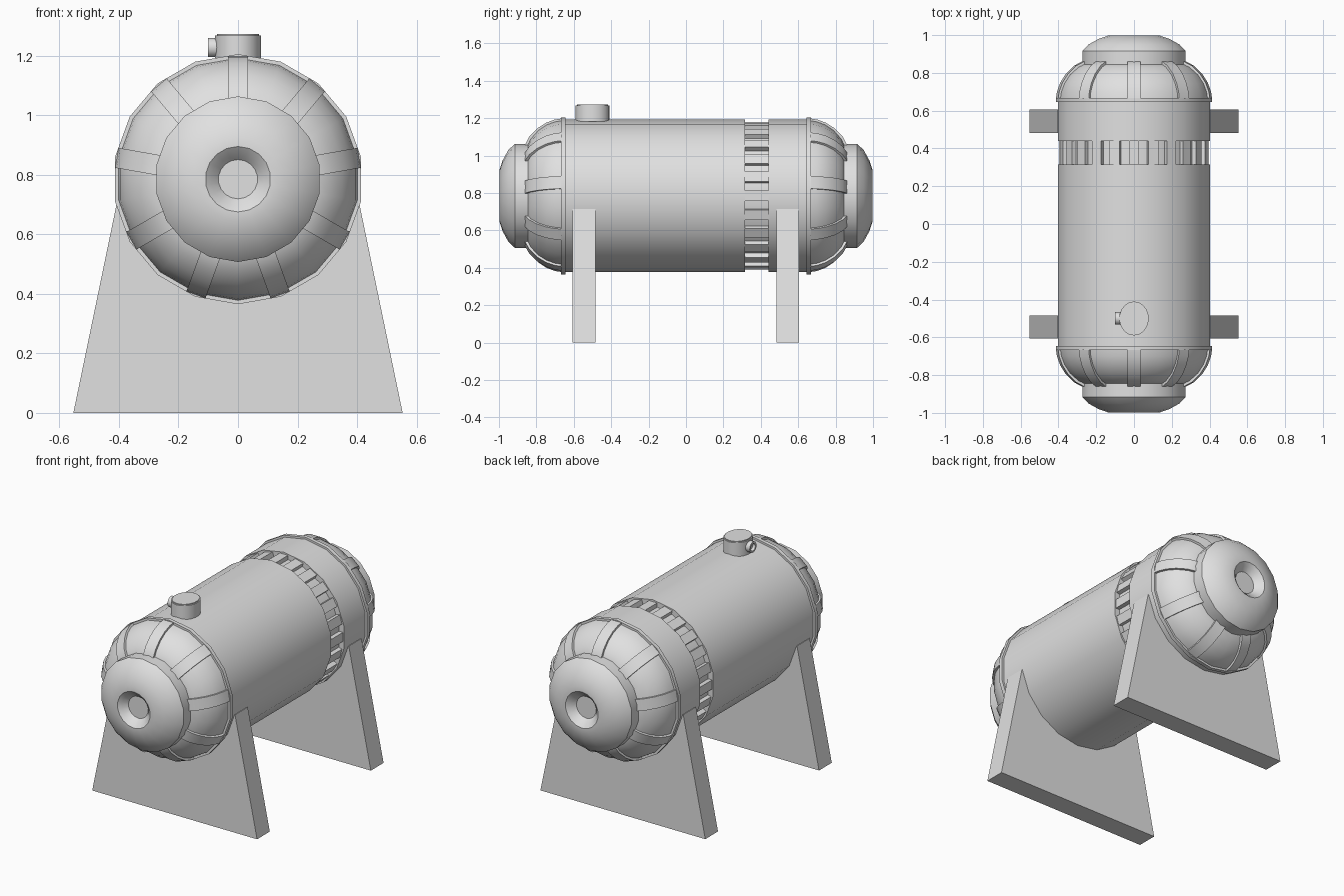
import bpy, bmesh, math
from mathutils import Vector

if "Cube" in bpy.data.objects:
    bpy.data.objects.remove(bpy.data.objects["Cube"])

ZC = 0.785      # height of the tank axis
SIDES = 18

grey = bpy.data.materials.new("light_grey")
grey.diffuse_color = (0.75, 0.75, 0.75, 1)
grey.use_nodes = True
grey.node_tree.nodes["Principled BSDF"].inputs["Base Color"].default_value = grey.diffuse_color


def finish(name, bm, smooth=True, angle=35):
    bmesh.ops.recalc_face_normals(bm, faces=bm.faces)
    me = bpy.data.meshes.new(name)
    bm.to_mesh(me)
    bm.free()
    me.materials.append(grey)
    ob = bpy.data.objects.new(name, me)
    bpy.context.collection.objects.link(ob)
    if smooth:
        bpy.ops.object.select_all(action='DESELECT')
        ob.select_set(True)
        bpy.context.view_layer.objects.active = ob
        bpy.ops.object.shade_smooth_by_angle(angle=math.radians(angle))
    return ob


def polar(r, y, deg, side=0.0):
    """Point at radius r and angle deg around the tank axis, shifted sideways."""
    a = math.radians(deg)
    return Vector((r * math.cos(a) - side * math.sin(a), y,
                   ZC + r * math.sin(a) + side * math.cos(a)))


def lathe(name, profile):
    """Spin (radius, y) points around the tank axis and close both ends."""
    bm = bmesh.new()
    rings = [[bm.verts.new(polar(r, y, 90 + 360 * i / SIDES)) for i in range(SIDES)]
             for r, y in profile]
    for a, b in zip(rings, rings[1:]):
        for i in range(SIDES):
            j = (i + 1) % SIDES
            bm.faces.new((a[i], a[j], b[j], b[i]))
    bm.faces.new(rings[0])
    bm.faces.new(rings[-1])
    return finish(name, bm)


def strips(name, path, count, width, depth):
    """Raised bars following a (radius, y) path, repeated around the axis."""
    bm = bmesh.new()
    for k in range(count):
        deg = 90 + 360 * k / count
        rows = []
        for r, y in path:
            rows.append([bm.verts.new(polar(r + d, y, deg, s * width / 2))
                         for s, d in ((-1, -depth), (-1, 0), (1, 0), (1, -depth))])
        for a, b in zip(rows, rows[1:]):
            for i in range(4):
                j = (i + 1) % 4
                bm.faces.new((a[i], a[j], b[j], b[i]))
        bm.faces.new(rows[0])
        bm.faces.new(rows[-1])
    return finish(name, bm)


# Main shell, slotted collar and rear shell
lathe("tank_body", [(0.408, -0.65), (0.408, 0.315)])
lathe("collar_core", [(0.375, 0.30), (0.375, 0.45)])
strips("collar_teeth", [(0.396, 0.31), (0.396, 0.445)], 24, 0.055, 0.04)
lathe("rear_shell", [(0.408, 0.44), (0.408, 0.65)])

# Matching ends: flange, dome, ribs and dimpled cap
DOME = [(0.408, 0.66), (0.402, 0.70), (0.385, 0.745), (0.355, 0.79),
        (0.31, 0.83), (0.255, 0.855)]
CAP = [(0.278, 0.84), (0.278, 0.915), (0.245, 0.95), (0.19, 0.98), (0.14, 0.997),
       (0.11, 0.998), (0.09, 0.982), (0.066, 0.955)]
for end, s in (("front", -1), ("rear", 1)):
    lathe(end + "_flange", [(0.42, s * 0.645), (0.42, s * 0.668)])
    lathe(end + "_dome", [(r, s * y) for r, y in DOME])
    ribs = [(r + 0.006, s * (y + 0.012 * (0.42 - r) / 0.16)) for r, y in DOME]
    strips(end + "_dome_ribs", ribs, 9, 0.068, 0.03)
    lathe(end + "_cap", [(r, s * y) for r, y in CAP])

# Support plates
for name, y0, y1 in (("front_support", -0.607, -0.485), ("rear_support", 0.483, 0.605)):
    bm = bmesh.new()
    outline = ((-0.553, 0), (0.553, 0), (0.405, 0.715), (-0.405, 0.715))
    face = bm.faces.new([bm.verts.new((x, y0, z)) for x, z in outline])
    ext = bmesh.ops.extrude_face_region(bm, geom=[face])
    bmesh.ops.translate(bm, vec=(0, y1 - y0, 0),
                        verts=[v for v in ext["geom"] if isinstance(v, bmesh.types.BMVert)])
    finish(name, bm, smooth=False)

# Filler neck on top
bm = bmesh.new()
bmesh.ops.create_cone(bm, cap_ends=True, segments=18, radius1=1, radius2=1, depth=1)
rim = [e for e in bm.edges if all(v.co.z > 0 for v in e.verts)]
for v in bm.verts:
    v.co = Vector((v.co.x * 0.078, v.co.y * 0.09 - 0.5, 1.228 + v.co.z * 0.09))
bmesh.ops.bevel(bm, geom=rim, offset=0.006, segments=2, affect='EDGES')
finish("filler_neck", bm)

# Small hollow outlet on the left of the neck
bm = bmesh.new()
N = 14
outlet = [(0.033, -0.06), (0.033, -0.1), (0.022, -0.1), (0.022, -0.082)]
rings = [[bm.verts.new((x, -0.5 + r * math.cos(2 * math.pi * i / N),
                        1.227 + r * math.sin(2 * math.pi * i / N))) for i in range(N)]
         for r, x in outlet]
for a, b in zip(rings, rings[1:]):
    for i in range(N):
        j = (i + 1) % N
        bm.faces.new((a[i], a[j], b[j], b[i]))
bm.faces.new(rings[0])
bm.faces.new(rings[-1])
finish("neck_outlet", bm)
